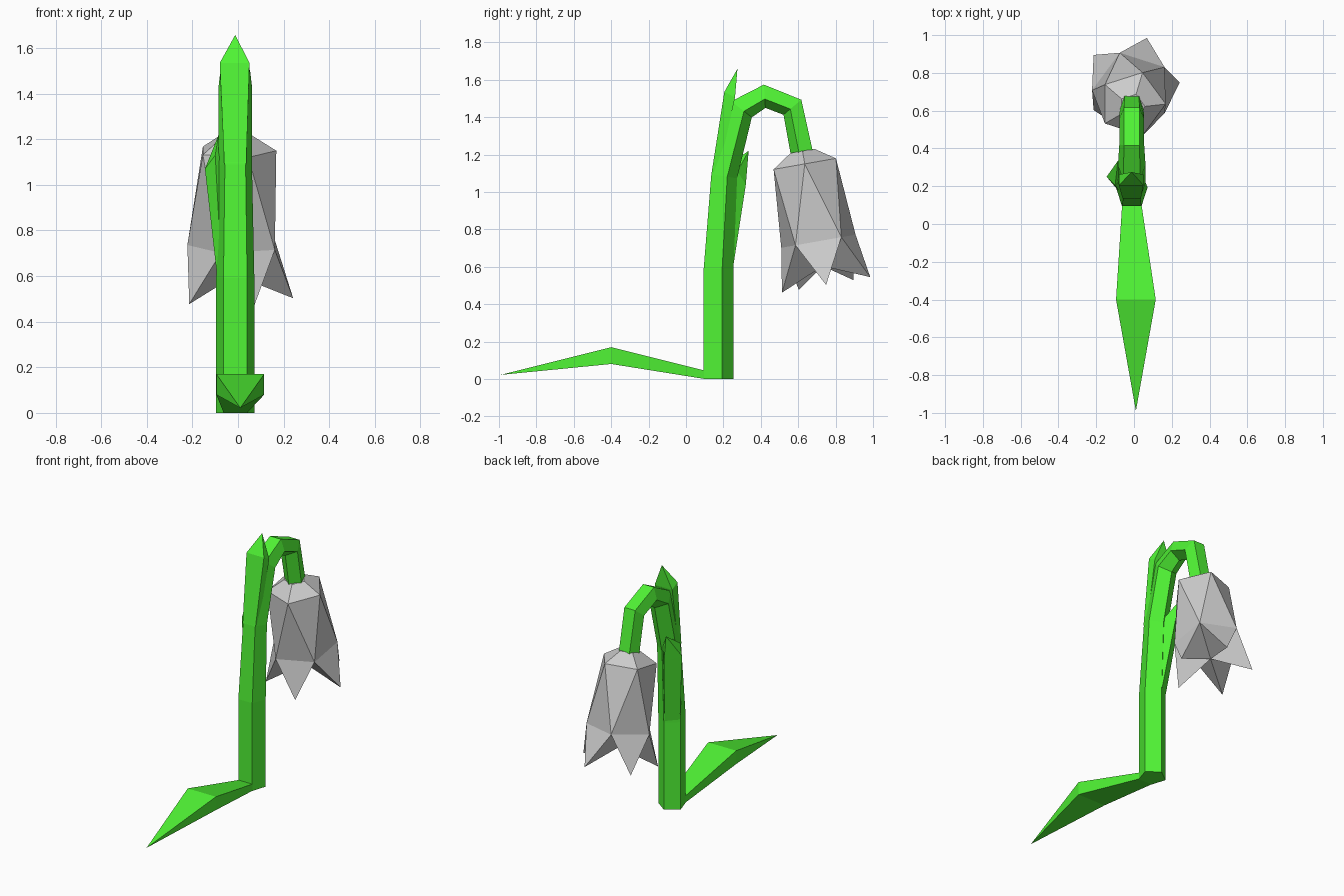
import bpy, bmesh
from math import sin, cos, tau, radians
from mathutils import Vector, Matrix

if "Cube" in bpy.data.objects:
    bpy.data.objects.remove(bpy.data.objects["Cube"])

green = bpy.data.materials.new("leaf_green")
green.diffuse_color = (0.08, 0.9, 0.035, 1)
green.use_nodes = True
green.node_tree.nodes["Principled BSDF"].inputs["Base Color"].default_value = green.diffuse_color


def finish(name, bm, mat=None):
    bmesh.ops.recalc_face_normals(bm, faces=bm.faces)
    me = bpy.data.meshes.new(name)
    bm.to_mesh(me)
    bm.free()
    ob = bpy.data.objects.new(name, me)
    bpy.context.collection.objects.link(ob)
    if mat:
        me.materials.append(mat)
    return ob


def bridge(bm, a, b):
    n = len(a)
    for i in range(n):
        j = (i + 1) % n
        bm.faces.new((a[i], a[j], b[j], b[i]))


def fan(bm, ring, tip):
    for i in range(len(ring)):
        bm.faces.new((ring[i], ring[(i + 1) % len(ring)], tip))


# Stem: five-sided tube along a hooked path of (y, z, radius)
def make_stem():
    path = [(0.166, 0, 0.088), (0.166, 0.59, 0.088), (0.197, 1.085, 0.077),
            (0.291, 1.446, 0.077), (0.42, 1.518, 0.069),
            (0.574, 1.457, 0.069), (0.626, 1.205, 0.066)]
    pts = [Vector((-0.012, y, z)) for y, z, r in path]
    bm = bmesh.new()
    rings = []
    for i, p in enumerate(pts):
        d_in = (p - pts[i - 1]).normalized() if i else Vector((0, 0, 1))
        d_out = (pts[i + 1] - p).normalized() if i < len(pts) - 1 else d_in
        t = (d_in + d_out).normalized()
        inner = Vector((0, t.z, -t.y))
        r = path[i][2]
        rings.append([bm.verts.new(p + r * (cos(k * tau / 5) * inner
                                            + sin(k * tau / 5) * Vector((1, 0, 0))))
                      for k in range(5)])
    for a, b in zip(rings, rings[1:]):
        bridge(bm, a, b)
    bm.faces.new(rings[0])
    bm.faces.new(rings[-1])
    finish("stem", bm, green)


# Leaf: four-sided section widening from base to middle, then a point
def make_leaf(name, base, middle, tip):
    bm = bmesh.new()
    a = [bm.verts.new(p) for p in base]
    b = [bm.verts.new(p) for p in middle]
    bm.faces.new(a)
    bridge(bm, a, b)
    fan(bm, b, bm.verts.new(tip))
    finish(name, bm, green)


# Flower: tilted five-petal bell, closed underneath by a fan
def make_flower():
    bm = bmesh.new()

    def ring(r, z, offset=0):
        return [bm.verts.new((r * cos((k + offset) * tau / 5),
                              r * sin((k + offset) * tau / 5), z)) for k in range(5)]

    neck = ring(0.068, 0.07)
    shoulder = ring(0.178, 0)
    notch = ring(0.212, -0.42, 0.5)
    tips = ring(0.252, -0.657)
    centre = bm.verts.new((0, 0, -0.555))
    bm.faces.new(neck)
    bridge(bm, neck, shoulder)
    for i in range(5):
        j, h = (i + 1) % 5, i - 1
        bm.faces.new((shoulder[i], shoulder[j], notch[i]))
        bm.faces.new((shoulder[i], notch[i], notch[h]))
        bm.faces.new((notch[h], notch[i], tips[i]))
        bm.faces.new((tips[i], notch[i], centre))
        bm.faces.new((notch[h], tips[i], centre))
    bm.transform(Matrix.Translation((-0.01, 0.635, 1.15)) @ Matrix.Rotation(radians(10), 4, 'X'))
    finish("flower_bell", bm)


make_stem()
make_leaf("ground_leaf",
          [(-0.063, 0.1, 0), (0.04, 0.1, 0), (0.04, 0.1, 0.045), (-0.063, 0.1, 0.045)],
          [(-0.095, -0.4, 0.08), (0.115, -0.4, 0.08), (0.115, -0.4, 0.17), (-0.095, -0.4, 0.17)],
          (0.01, -0.99, 0.022))
make_leaf("upper_front_leaf",
          [(-0.06, 0.135, 1.09), (0.036, 0.135, 1.09), (0.036, 0.17, 1.09), (-0.06, 0.17, 1.09)],
          [(-0.08, 0.205, 1.535), (0.05, 0.205, 1.535), (0.05, 0.262, 1.505), (-0.08, 0.262, 1.505)],
          (-0.012, 0.275, 1.658))
make_leaf("back_leaf",
          [(-0.09, 0.193, 0.585), (-0.014, 0.25, 0.585), (0.0, 0.21, 0.585), (-0.07, 0.16, 0.585)],
          [(-0.145, 0.25, 1.07), (-0.06, 0.32, 1.04), (-0.02, 0.275, 1.11), (-0.1, 0.205, 1.13)],
          (-0.085, 0.335, 1.22))
make_flower()
